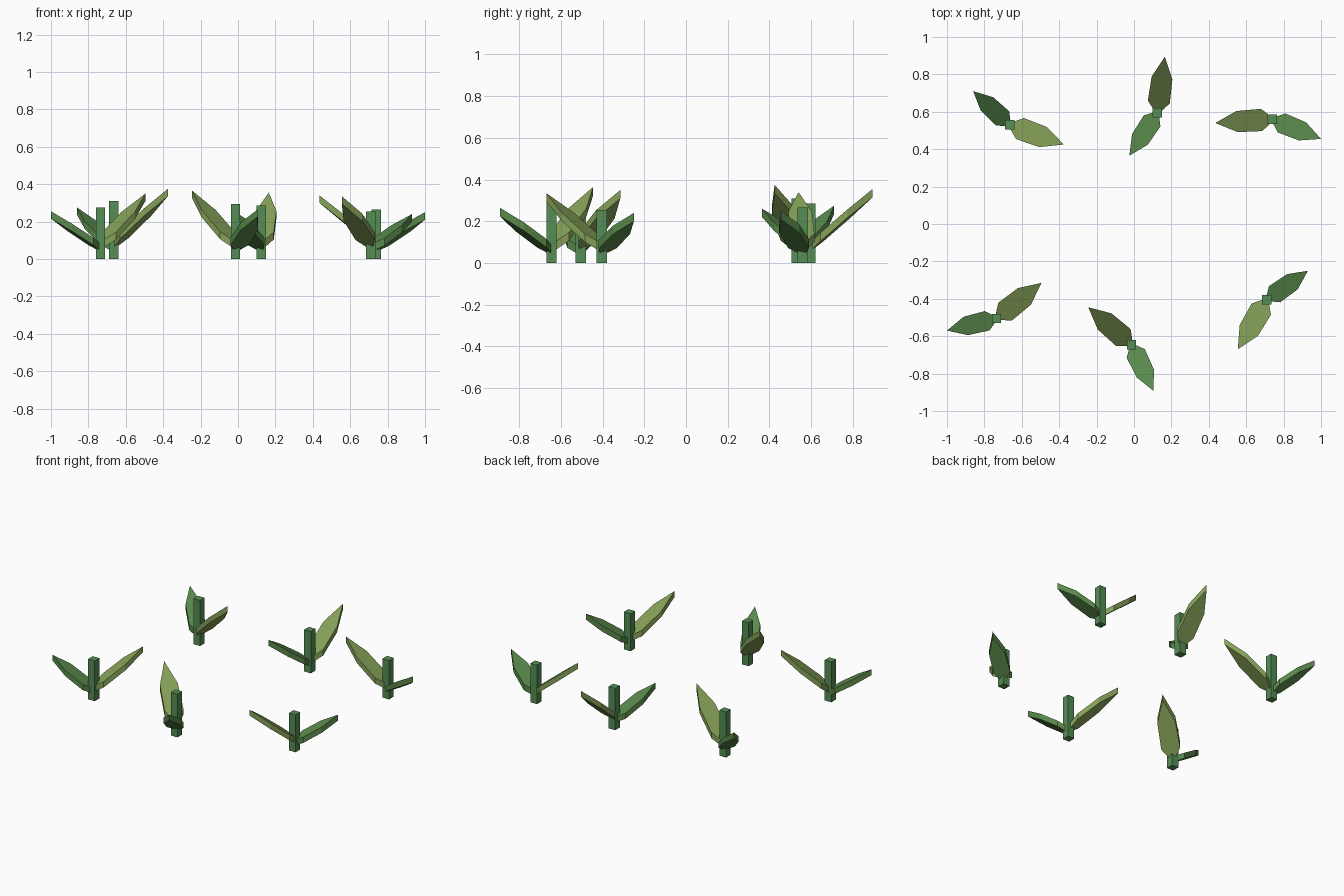
import bpy, bmesh
from mathutils import Vector

if "Cube" in bpy.data.objects:
    bpy.data.objects.remove(bpy.data.objects["Cube"])


def material(name, rgb):
    m = bpy.data.materials.new(name)
    m.diffuse_color = (*rgb, 1)
    m.use_nodes = True
    m.node_tree.nodes["Principled BSDF"].inputs["Base Color"].default_value = m.diffuse_color
    return m


STEM = material("stem_green", (0.09, 0.27, 0.09))
BIG = material("olive_leaf", (0.24, 0.36, 0.10))
SMALL = material("green_leaf", (0.10, 0.25, 0.07))

# half outline of a leaf: fraction of length, half width / length
OUTLINE = [(0.03, 0.06), (0.19, 0.195), (0.62, 0.185)]
THICK = 0.04


def add_object(name, bm, mat):
    bmesh.ops.recalc_face_normals(bm, faces=bm.faces)
    me = bpy.data.meshes.new(name)
    bm.to_mesh(me)
    bm.free()
    me.materials.append(mat)
    ob = bpy.data.objects.new(name, me)
    bpy.context.collection.objects.link(ob)


def stem(name, x, y, h, w=0.05):
    bm = bmesh.new()
    bmesh.ops.create_cube(bm, size=1)
    bmesh.ops.scale(bm, vec=(w, w, h), verts=bm.verts)
    bmesh.ops.translate(bm, vec=(x, y, h / 2), verts=bm.verts)
    add_object(name, bm, STEM)


def leaf(name, x, y, tip, base_z, mat):
    # sloping pointed blade, thickened straight upward
    start = Vector((x, y, base_z))
    run = Vector(tip) - Vector((0, 0, THICK)) - start
    side = Vector((-run.y, run.x, 0))
    half = [(t, w) for t, w in OUTLINE]
    loop = half + [(1, 0)] + [(t, -w) for t, w in reversed(half)]
    bm = bmesh.new()
    face = bm.faces.new([bm.verts.new(start + run * t + side * w) for t, w in loop])
    res = bmesh.ops.extrude_face_region(bm, geom=[face], use_keep_orig=True)
    top = [v for v in res["geom"] if isinstance(v, bmesh.types.BMVert)]
    bmesh.ops.translate(bm, vec=(0, 0, THICK), verts=top)
    add_object(name, bm, mat)


# each sprout: stem x, y, height, large leaf tip, small leaf tip
SPROUTS = [
    (-0.665, 0.53, 0.31, (-0.375, 0.425, 0.375), (-0.86, 0.71, 0.275)),
    (0.125, 0.595, 0.285, (0.165, 0.895, 0.355), (-0.025, 0.365, 0.26)),
    (0.74, 0.56, 0.265, (0.435, 0.54, 0.34), (1.0, 0.455, 0.25)),
    (-0.735, -0.505, 0.275, (-0.495, -0.315, 0.35), (-1.0, -0.57, 0.255)),
    (-0.013, -0.645, 0.295, (-0.245, -0.445, 0.365), (0.105, -0.893, 0.265)),
    (0.71, -0.405, 0.255, (0.555, -0.67, 0.335), (0.93, -0.25, 0.24)),
]
for i, (x, y, h, big, small) in enumerate(SPROUTS, 1):
    stem(f"stem_{i}", x, y, h)
    leaf(f"large_leaf_{i}", x, y, big, 0.055, BIG)
    leaf(f"small_leaf_{i}", x, y, small, 0.04, SMALL)
